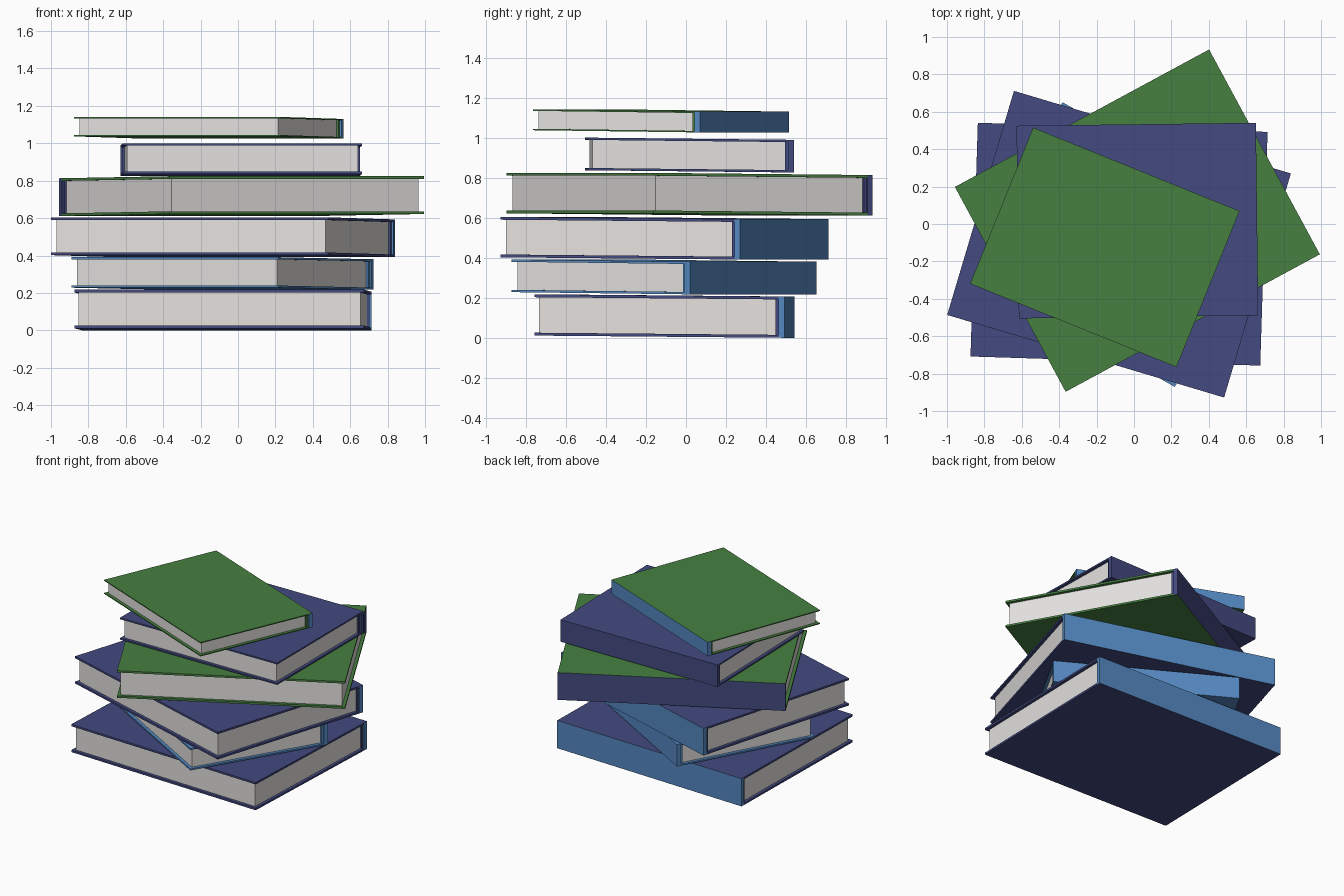
import bpy, bmesh, math
from mathutils import Matrix, Vector

if "Cube" in bpy.data.objects:
    bpy.data.objects.remove(bpy.data.objects["Cube"])


def material(name, rgb):
    m = bpy.data.materials.new(name)
    m.diffuse_color = (*rgb, 1)
    m.use_nodes = True
    m.node_tree.nodes["Principled BSDF"].inputs["Base Color"].default_value = m.diffuse_color
    return m


navy = material("navy cloth", (0.056, 0.068, 0.215))
green = material("green cloth", (0.062, 0.215, 0.053))
blue = material("blue cloth", (0.09, 0.25, 0.54))
paper = material("page white", (0.78, 0.76, 0.74))


def box(name, lo, hi, mats, place, cap=0):
    """Box between two corners; up and down faces use material slot cap."""
    lo, hi = Vector(lo), Vector(hi)
    bm = bmesh.new()
    bmesh.ops.create_cube(bm, size=1)
    for v in bm.verts:
        v.co = Vector((lo[i] + (v.co[i] + 0.5) * (hi[i] - lo[i]) for i in range(3)))
    bm.normal_update()
    for f in bm.faces:
        if abs(f.normal.z) > 0.5:
            f.material_index = cap
    bm.transform(place)
    me = bpy.data.meshes.new(name)
    bm.to_mesh(me)
    bm.free()
    for m in mats:
        me.materials.append(m)
    ob = bpy.data.objects.new(name, me)
    bpy.context.collection.objects.link(ob)


def book(n, cx, cy, length, width, z0, z1, angle, cover, spine, lining):
    tilt = 0.011                      # fore edge sits slightly higher than the spine
    shear = Matrix.Identity(4)
    shear[2][1] = -tilt / width
    place = (Matrix.Translation((cx, cy, z0 + tilt / 2))
             @ Matrix.Rotation(math.radians(angle), 4, 'Z') @ shear)
    h = z1 - z0 - tilt
    t = 0.07 * h                      # board thickness
    x, y = length / 2, width / 2
    back = y - 0.03                   # inner side of the spine
    inset = 0.022
    box(f"book_{n}_bottom_cover", (-x, -y, 0), (x, back, t), [cover], place)
    box(f"book_{n}_top_cover", (-x, -y, h - t), (x, back, h), [cover], place)
    # spine: ends and back in the spine colour, top and bottom in the cover colour
    box(f"book_{n}_spine", (-x, back, 0), (x, y, h), [spine, cover], place, cap=1)
    box(f"book_{n}_spine_lining", (-x + 0.01, back - 0.015, t), (x - 0.01, back, h - t), [lining], place)
    box(f"book_{n}_pages", (-x + inset, -y + inset, t), (x - inset, back - 0.015, h - t), [paper], place)


# stack from bottom to top: centre, length, width, z range, turn, colours
books = [
    (-0.08, -0.108, 1.55, 1.25, 0.0, 0.217, -1.8, navy, blue, navy),
    (-0.082, -0.11, 1.275, 1.025, 0.217, 0.391, -29.7, blue, blue, blue),
    (-0.08, -0.108, 1.545, 1.25, 0.391, 0.604, -16.6, navy, blue, navy),
    (0.018, 0.018, 1.545, 1.245, 0.611, 0.824, 28.4, green, navy, navy),
    (0.018, 0.018, 1.28, 1.03, 0.826, 1.0, 0.7, navy, navy, navy),
    (-0.156, -0.125, 1.19, 0.90, 1.026, 1.141, -22.0, green, blue, green),
]
for i, b in enumerate(books, 1):
    book(i, *b)
